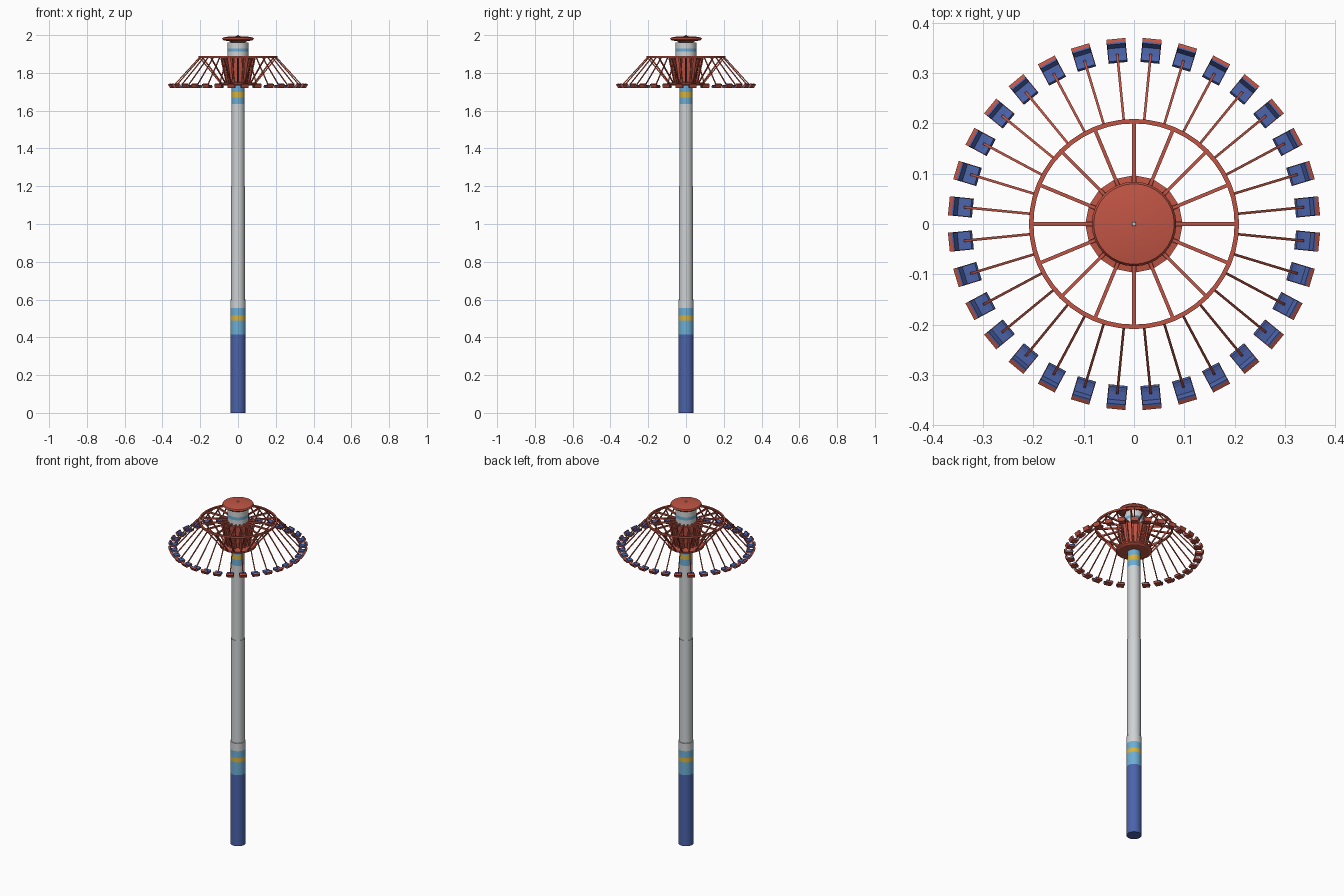
import bpy, bmesh, math
from mathutils import Vector, Matrix

if "Cube" in bpy.data.objects:
    bpy.data.objects.remove(bpy.data.objects["Cube"])


def mat(name, col):
    m = bpy.data.materials.new(name)
    m.diffuse_color = (*col, 1)
    m.use_nodes = True
    m.node_tree.nodes["Principled BSDF"].inputs["Base Color"].default_value = m.diffuse_color
    return m


RED = mat("red", (0.53, 0.09, 0.058))
BLUE = mat("blue", (0.07, 0.125, 0.40))
SKY = mat("light_blue", (0.15, 0.42, 0.66))
YELLOW = mat("yellow", (0.68, 0.45, 0.05))
GREY = mat("pale_grey", (0.62, 0.64, 0.65))


def finish(name, bm, mats, smooth=False):
    bmesh.ops.recalc_face_normals(bm, faces=bm.faces)
    me = bpy.data.meshes.new(name)
    bm.to_mesh(me)
    bm.free()
    for m in mats:
        me.materials.append(m)
    ob = bpy.data.objects.new(name, me)
    bpy.context.collection.objects.link(ob)
    if smooth:
        bpy.ops.object.select_all(action='DESELECT')
        bpy.context.view_layer.objects.active = ob
        ob.select_set(True)
        bpy.ops.object.shade_smooth_by_angle(angle=math.radians(35))
    return ob


def lathe(name, profile, mats, bands=None, sides=32, smooth=True):
    """Revolve (radius, z) points; bands gives a material index per segment."""
    bm = bmesh.new()
    rings = [[bm.verts.new((r * math.cos(2 * math.pi * i / sides),
                            r * math.sin(2 * math.pi * i / sides), z))
              for i in range(sides)] for r, z in profile]
    for k in range(len(rings) - 1):
        for i in range(sides):
            j = (i + 1) % sides
            f = bm.faces.new((rings[k][i], rings[k][j], rings[k + 1][j], rings[k + 1][i]))
            f.material_index = bands[k] if bands else 0
    bm.faces.new(rings[0]).material_index = bands[0] if bands else 0
    bm.faces.new(rings[-1]).material_index = bands[-1] if bands else 0
    return finish(name, bm, mats, smooth)


def beam(bm, a, b, w, h):
    """Rectangular bar from a to b; w is sideways, h is in the radial plane."""
    a, b = Vector(a), Vector(b)
    d = (b - a).normalized()
    side = d.cross(Vector((0, 0, 1))).normalized()
    up = side.cross(d)
    rot = Matrix((side, up, d)).transposed().to_4x4()
    m = Matrix.Translation((a + b) / 2) @ rot @ Matrix.Diagonal((w, h, (b - a).length, 1))
    bmesh.ops.create_cube(bm, size=1, matrix=m)


def radial_beams(name, n, offset, p, q, w, h):
    """n bars around the axis, p and q given as (radius, z)."""
    bm = bmesh.new()
    for i in range(n):
        t = 2 * math.pi * (i + offset) / n
        c, s = math.cos(t), math.sin(t)
        beam(bm, (p[0] * c, p[0] * s, p[1]), (q[0] * c, q[0] * s, q[1]), w, h)
    return finish(name, bm, [RED])


# Tower shaft with painted bands
lathe("tower", [(0.040, 0), (0.040, 0.415), (0.040, 0.49), (0.040, 0.515), (0.040, 0.555),
                (0.040, 0.60), (0.036, 0.60), (0.036, 1.20), (0.034, 1.20), (0.034, 1.635),
                (0.034, 1.67), (0.034, 1.70), (0.034, 1.76), (0.034, 1.90)],
      [BLUE, SKY, YELLOW, GREY], [0, 1, 2, 1, 3, 3, 3, 3, 3, 1, 2, 1, 3])

# Head above the carousel
lathe("head_drum", [(0.055, 1.875), (0.055, 1.912), (0.055, 1.93), (0.055, 1.962)],
      [GREY, SKY], [0, 1, 0])
lathe("roof_cap", [(0.03, 1.955), (0.045, 1.967), (0.076, 1.972), (0.084, 1.98),
                   (0.08, 1.987), (0.045, 1.993), (0.012, 1.994)], [RED])
lathe("roof_tip", [(0.005, 1.99), (0.004, 2.0)], [GREY], sides=8)

# Carousel hub: flange, flared core and ribs
lathe("hub_flange", [(0.036, 1.732), (0.085, 1.732), (0.097, 1.739), (0.097, 1.747),
                     (0.05, 1.752)], [RED], sides=16, smooth=False)
lathe("hub_core", [(0.05, 1.745), (0.066, 1.83), (0.072, 1.88), (0.05, 1.88)],
      [RED], sides=16, smooth=False)
radial_beams("hub_ribs", 16, 0, (0.06, 1.745), (0.09, 1.882), 0.009, 0.009)

# Upper frame: rim, spokes and slanted braces
lathe("rim", [(0.200, 1.878), (0.209, 1.878), (0.209, 1.889), (0.200, 1.889), (0.200, 1.878)],
      [RED], sides=48)
rim = bpy.data.objects["rim"]
bm = bmesh.new()
bm.from_mesh(rim.data)
bmesh.ops.delete(bm, geom=[f for f in bm.faces if len(f.verts) > 4], context='FACES_ONLY')
bmesh.ops.remove_doubles(bm, verts=bm.verts, dist=1e-5)
bm.to_mesh(rim.data)
bm.free()
radial_beams("spokes", 16, 0, (0.05, 1.884), (0.202, 1.884), 0.007, 0.009)
radial_beams("braces", 16, 0, (0.093, 1.745), (0.202, 1.88), 0.006, 0.006)

# Hanging rods carrying the chairs
SEATS = 32
radial_beams("hanger_rods", SEATS, 0.5, (0.204, 1.883), (0.338, 1.737), 0.005, 0.005)

# Chairs: red shell with blue cushions, profiles in (radius, z)
SHELL = [(0.322, 1.730), (0.326, 1.721), (0.360, 1.720), (0.370, 1.738),
         (0.363, 1.742), (0.354, 1.726), (0.331, 1.727)]
SEAT = [(0.3225, 1.731), (0.331, 1.7271), (0.354, 1.7261), (0.352, 1.730),
        (0.335, 1.732), (0.326, 1.735)]
BACK = [(0.354, 1.7262), (0.363, 1.7421), (0.3595, 1.7435), (0.351, 1.729)]


def chairs(name, profile, width, material):
    bm = bmesh.new()
    for i in range(SEATS):
        t = 2 * math.pi * (i + 0.5) / SEATS
        c, s = math.cos(t), math.sin(t)
        a, b = [[bm.verts.new((r * c - y * s, r * s + y * c, z)) for r, z in profile]
                for y in (-width / 2, width / 2)]
        bm.faces.new(a)
        bm.faces.new(b[::-1])
        for k in range(len(profile)):
            j = (k + 1) % len(profile)
            bm.faces.new((a[k], b[k], b[j], a[j]))
    return finish(name, bm, [material])


chairs("chair_shells", SHELL, 0.038, RED)
chairs("chair_seat_cushions", SEAT, 0.036, BLUE)
chairs("chair_back_cushions", BACK, 0.036, BLUE)
